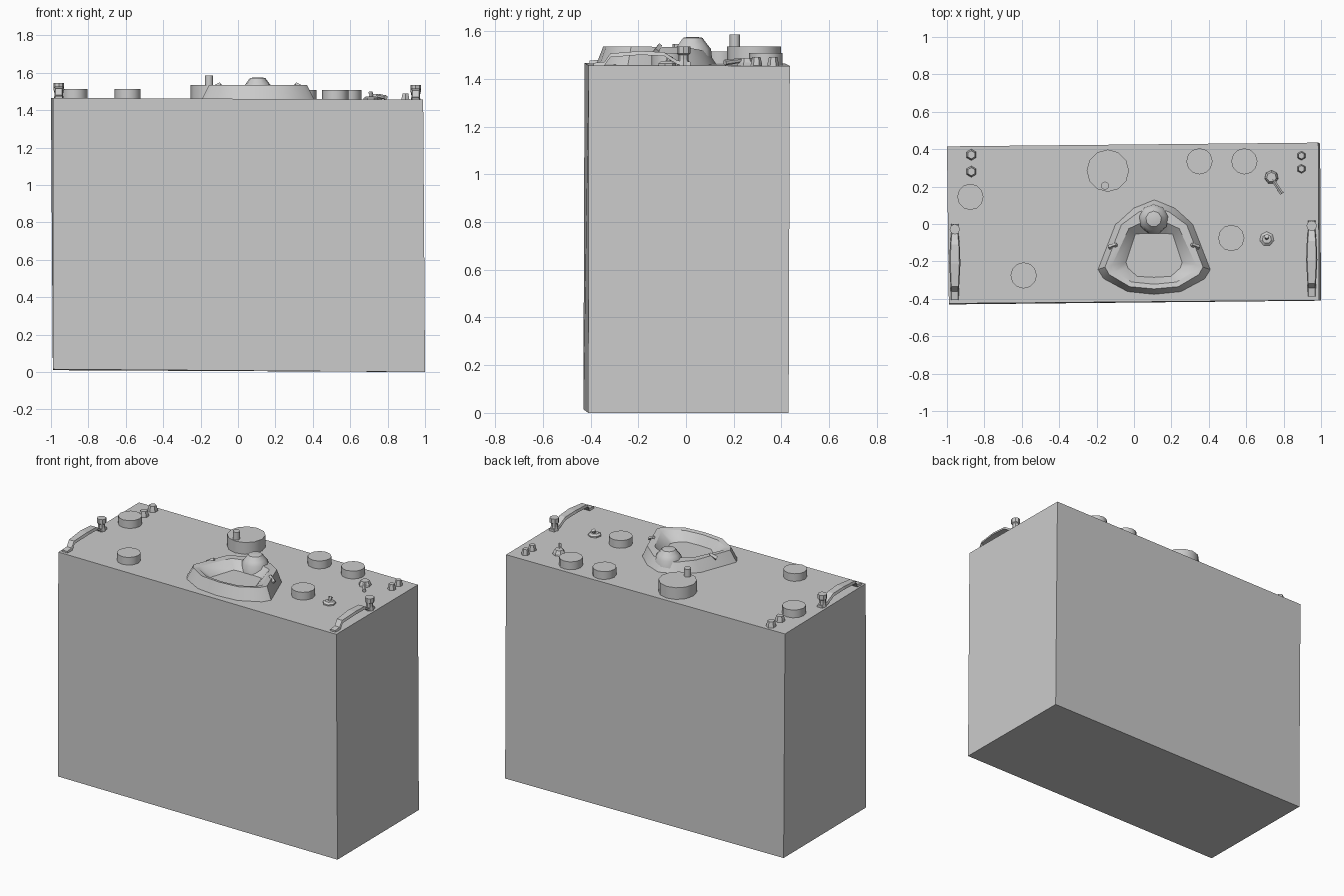
import bpy, bmesh
from math import radians
from mathutils import Vector

if "Cube" in bpy.data.objects:
    bpy.data.objects.remove(bpy.data.objects["Cube"])


def deck(x):
    # height of the slightly sloping top
    return 1.46 - 0.005 * x


def finish(name, bm, smooth=None):
    bmesh.ops.recalc_face_normals(bm, faces=bm.faces)
    me = bpy.data.meshes.new(name)
    bm.to_mesh(me)
    bm.free()
    ob = bpy.data.objects.new(name, me)
    bpy.context.collection.objects.link(ob)
    if smooth:
        bpy.ops.object.select_all(action='DESELECT')
        ob.select_set(True)
        bpy.context.view_layer.objects.active = ob
        bpy.ops.object.shade_smooth_by_angle(angle=radians(smooth))
    return ob


def loft(name, loops, smooth=None):
    # skin closed loops in sequence and cap both ends
    bm = bmesh.new()
    rings = [[bm.verts.new(p) for p in lp] for lp in loops]
    n = len(rings[0])
    for a, b in zip(rings, rings[1:]):
        for i in range(n):
            j = (i + 1) % n
            bm.faces.new((a[i], a[j], b[j], b[i]))
    bm.faces.new(rings[0])
    bm.faces.new(rings[-1])
    return finish(name, bm, smooth)


def turned(name, x, y, profile, sides=12, smooth=40):
    # stack of (radius, height above deck) rings
    z = deck(x)
    loops = []
    for r, h in profile:
        bm = bmesh.new()
        bmesh.ops.create_circle(bm, segments=sides, radius=r)
        loops.append([v.co + Vector((x, y, z + h)) for v in bm.verts])
        bm.free()
    return loft(name, loops, smooth)


def rod(name, a, b, r1, r2, sides=6):
    a, b = Vector(a), Vector(b)
    bm = bmesh.new()
    bmesh.ops.create_cone(bm, cap_ends=True, segments=sides, radius1=r1,
                          radius2=r2, depth=(b - a).length)
    ob = finish(name, bm)
    ob.location = (a + b) / 2
    ob.rotation_euler = (b - a).to_track_quat('Z', 'Y').to_euler()
    return ob


# slightly skewed main case
loft("case", [
    [(-.99, -.43, .015), (1.0, -.41, 0), (.995, .43, 0), (-.99, .415, .01)],
    [(-.99, -.425, 1.466), (.99, -.408, 1.456), (.985, .435, 1.454), (-1.0, .415, 1.464)]])

# round caps
for x, y in [(-.875, .145), (-.59, -.275), (.35, .335), (.59, .335), (.52, -.075)]:
    turned("round_cap", x, y, [(.07, -.01), (.07, .05)])

# large drum with a peg
turned("large_drum", -.14, .285, [(.113, -.01), (.113, .075)])
turned("drum_peg", -.155, .205, [(.022, .06), (.022, .125)], 10)

# tapered hex studs
for x, y, r in [(-.87, .37, .031), (-.87, .28, .031), (.895, .365, .025), (.895, .295, .025)]:
    turned("hex_stud", x, y, [(r, -.005), (r * .9, .012), (r * .7, .035)], 6, None)

# tap with slanted lever
turned("tap_base", .735, .25, [(.038, -.005), (.036, .012), (.026, .03)], 7, None)
rod("tap_lever", (.74, .24, 1.478), (.79, .163, 1.468), .01, .012)

# toggle switch
turned("toggle_base", .71, -.08, [(.039, -.005), (.039, .008), (.025, .018)], 7, None)
rod("toggle_stick", (.71, -.08, 1.465), (.71, -.065, 1.495), .008, .013)

# basin: half contours as (offset, y, z), mirrored about its centre line
CX = .107
base = [(0, .135, 1.45), (.11, .09, 1.45), (.21, 0, 1.45), (.305, -.245, 1.45),
        (.275, -.295, 1.45), (.145, -.365, 1.45), (0, -.38, 1.45)]
rim = [(0, .09, 1.515), (.08, .065, 1.52), (.175, -.005, 1.533), (.262, -.23, 1.535),
       (.24, -.27, 1.535), (.13, -.335, 1.535), (0, -.347, 1.535)]
lip = [(0, .02, 1.52), (.06, .01, 1.523), (.135, -.025, 1.53), (.225, -.22, 1.53),
       (.21, -.255, 1.53), (.12, -.31, 1.53), (0, -.322, 1.53)]
floor = [(0, -.05, 1.475), (.06, -.05, 1.475), (.1, -.055, 1.475), (.15, -.205, 1.475),
         (.14, -.235, 1.475), (.09, -.28, 1.475), (0, -.285, 1.475)]


def mirrored(half):
    full = half + [(-x, y, z) for x, y, z in half[-2:0:-1]]
    return [(CX + x, y, z) for x, y, z in full]


loft("basin", [mirrored(h) for h in (base, rim, lip, floor)], 35)

# cone at the back of the basin
turned("basin_cone", .105, .027, [(.085, 0), (.078, .065), (.062, .085), (.042, .112), (.02, .116)], 9)

# small side tabs on the basin
for s in (-1, 1):
    rod("basin_tab", (CX + s * .24, -.125, 1.515), (CX + s * .2, -.11, 1.54), .014, .01, 4)

# end handles: arched bar (y, height, half width) with a post
bar = [(-.395, .0, .022), (-.35, .005, .022), (-.325, .04, .023), (-.2, .05, .03),
       (-.1, .045, .026), (-.045, .01, .02), (.01, .005, .02)]
for x, dy in [(-.958, -.01), (.95, .008)]:
    z = deck(x)
    loft("end_handle", [[(x - w, y + dy, z + h - .005), (x + w, y + dy, z + h - .005),
                         (x + w * .8, y + dy, z + h + .011), (x - w * .8, y + dy, z + h + .011)]
                        for y, h, w in bar])
    turned("handle_post", x, dy - .018, [(.026, 0), (.021, .025), (.021, .045),
                                         (.028, .05), (.028, .08)], 8, None)
